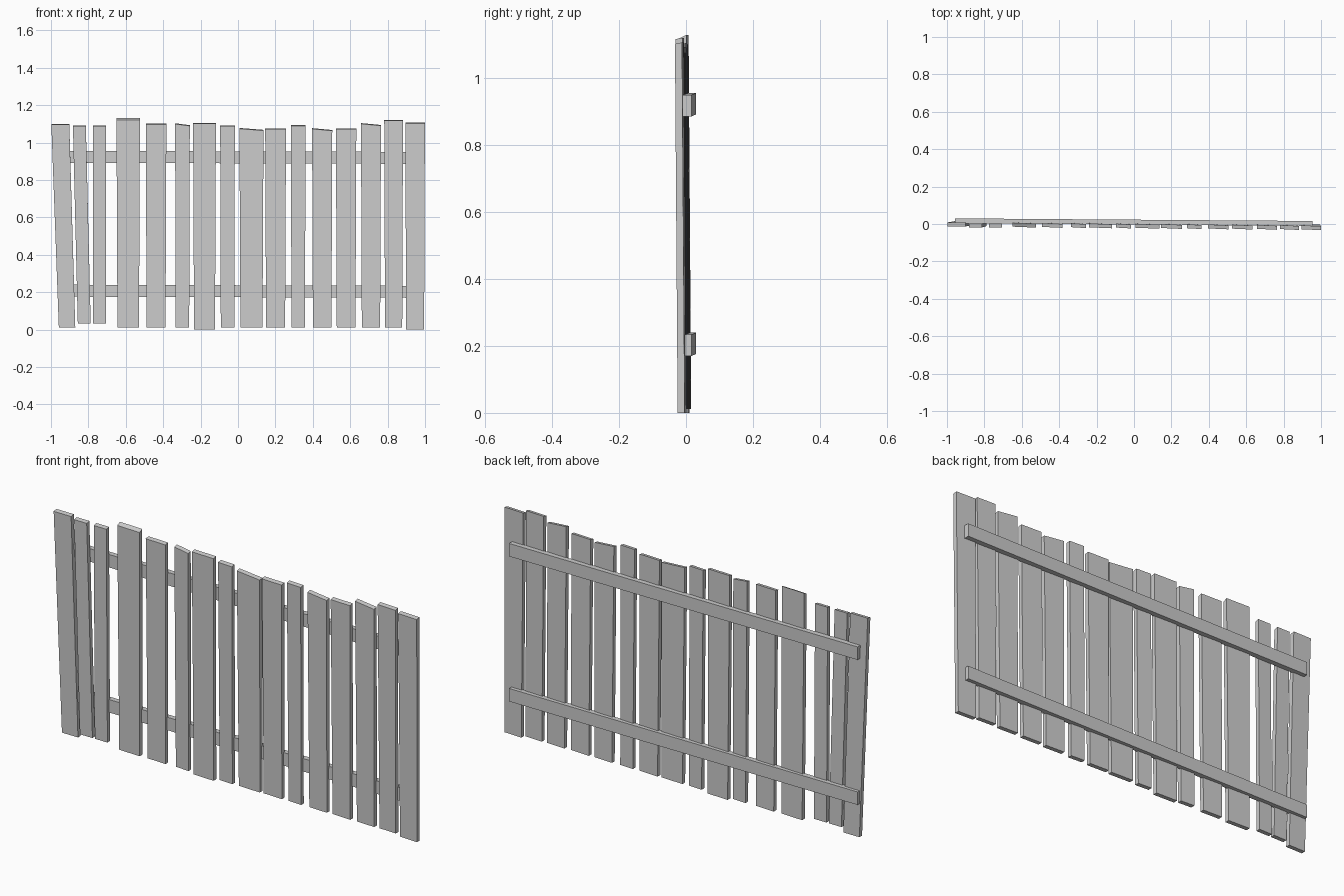
import bpy, bmesh, math

if "Cube" in bpy.data.objects:
    bpy.data.objects.remove(bpy.data.objects["Cube"])

THICK = 0.021


def prism(name, front, back):
    """Six-sided board from matching front and back quads."""
    bm = bmesh.new()
    f = [bm.verts.new(p) for p in front]
    b = [bm.verts.new(p) for p in back]
    bm.faces.new(f)
    bm.faces.new(b[::-1])
    for i in range(4):
        j = (i + 1) % 4
        bm.faces.new((f[j], f[i], b[i], b[j]))
    bmesh.ops.recalc_face_normals(bm, faces=bm.faces[:])
    me = bpy.data.meshes.new(name)
    bm.to_mesh(me)
    bm.free()
    ob = bpy.data.objects.new(name, me)
    bpy.context.collection.objects.link(ob)
    return ob


def picket(i, x, width, height):
    """Board that follows the skewed fence line and leans forward at the top."""
    lean = {0: -.036, 1: -.026}.get(i, 0)            # the first two tip sideways
    slope = .01 if i in (5, 8, 11, 13) else 0        # slanted top cuts
    foot = .032 if i in (1, 2) else 0 if i in (6, 15) else .011
    flare = 1.0 if i in (1, 2) else 1.09             # slightly wider at the top
    twist = .002 if i > 2 else 0
    shift = -.004 if i in (1, 2) else 0
    back = []
    for side, top in ((-1, 0), (1, 0), (1, 1), (-1, 1)):
        px = x + side * width / 2 * (flare if top else 1) + lean * top
        py = .007 - .008 * top - .009 * px + shift - side * twist
        pz = height - (slope if side > 0 else 0) if top else foot
        back.append((px, py, pz))
    drop = .010 if i == 3 else .004                  # front top edge sits lower
    front = [(px, py - THICK, pz - (drop if n > 1 else 0))
             for n, (px, py, pz) in enumerate(back)]
    prism(f"picket_{i + 1}", front, back)


# pickets: foot centre, foot width, top height
PICKETS = [
    (-.914, .088, 1.10), (-.822, .069, 1.092), (-.740, .069, 1.092),
    (-.587, .115, 1.13), (-.438, .101, 1.101), (-.297, .072, 1.103),
    (-.179, .112, 1.105), (-.056, .072, 1.092), (.072, .118, 1.078),
    (.201, .102, 1.076), (.322, .072, 1.093), (.450, .099, 1.077),
    (.578, .100, 1.076), (.711, .098, 1.104), (.832, .092, 1.121),
    (.947, .096, 1.107),
]
for i, p in enumerate(PICKETS):
    picket(i, *p)

# two horizontal rails on the back, slightly skewed
for name, z in (("upper_rail", .886), ("lower_rail", .170)):
    ends = ((-.958, .004, z + .006), (.955, -.010, z))
    (xl, yl, zl), (xr, yr, zr) = ends
    front = [(xl, yl, zl), (xr, yr, zr), (xr, yr, zr + .064), (xl, yl, zl + .064)]
    prism(name, front, [(x, y + .026, zz) for x, y, zz in front])
